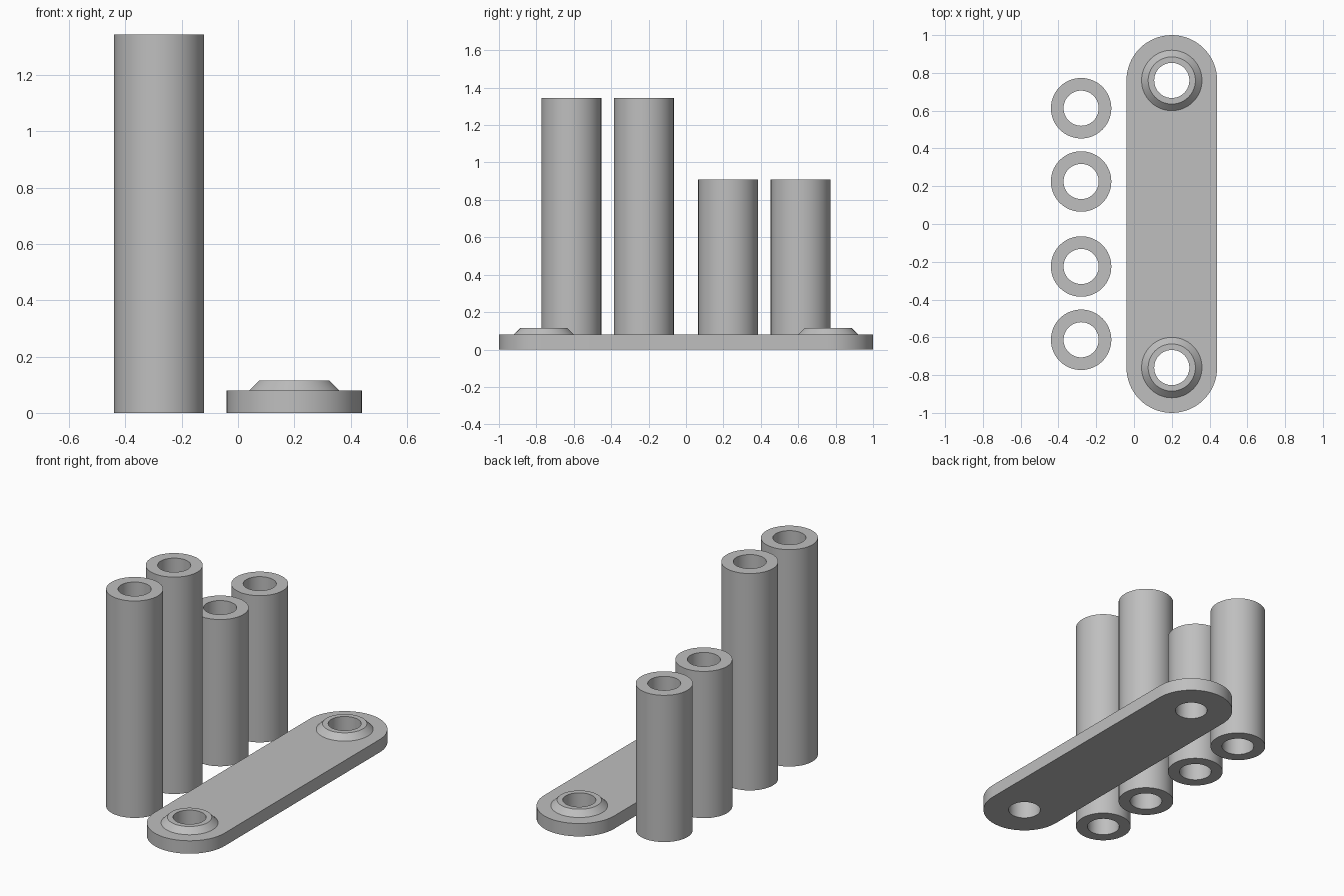
import bpy, bmesh
from math import sin, cos, pi, radians

if "Cube" in bpy.data.objects:
    bpy.data.objects.remove(bpy.data.objects["Cube"])

SIDES = 64
BORE = 0.093

grey = bpy.data.materials.new("plain_grey")
grey.use_nodes = True
colour = (0.52, 0.52, 0.52, 1)
grey.diffuse_color = colour
grey.node_tree.nodes["Principled BSDF"].inputs["Base Color"].default_value = colour


def circle(radius, cx=0, cy=0):
    return [(cx + radius * cos(2 * pi * i / SIDES), cy + radius * sin(2 * pi * i / SIDES))
            for i in range(SIDES)]


def ring(bm, points, z):
    return [bm.verts.new((x, y, z)) for x, y in points]


def bridge(bm, a, b):
    """Join two rings of equal length with quads."""
    n = len(a)
    for i in range(n):
        j = (i + 1) % n
        bm.faces.new((a[i], a[j], b[j], b[i]))


def cap(bm, rings, up):
    """Fill a flat area between an outline and its holes."""
    edges = []
    for r in rings:
        for i in range(len(r)):
            pair = (r[i], r[(i + 1) % len(r)])
            edges.append(bm.edges.get(pair) or bm.edges.new(pair))
    bmesh.ops.triangle_fill(bm, edges=edges, use_beauty=True, normal=(0, 0, up))


def finish(bm, name, location):
    bmesh.ops.recalc_face_normals(bm, faces=bm.faces)
    mesh = bpy.data.meshes.new(name)
    bm.to_mesh(mesh)
    bm.free()
    mesh.materials.append(grey)
    obj = bpy.data.objects.new(name, mesh)
    obj.location = location
    bpy.context.collection.objects.link(obj)
    bpy.ops.object.select_all(action='DESELECT')
    obj.select_set(True)
    bpy.context.view_layer.objects.active = obj
    bpy.ops.object.shade_smooth_by_angle(angle=radians(30))


def tube(name, y, height, radius=0.16):
    bm = bmesh.new()
    rings = [ring(bm, circle(r), z) for r, z in
             ((radius, 0), (radius, height), (BORE, height), (BORE, 0))]
    for i in range(4):
        bridge(bm, rings[i], rings[(i + 1) % 4])
    finish(bm, name, (-0.28, y, 0))


def link_plate(radius=0.24, reach=0.76, thick=0.08, boss_top=0.115):
    bm = bmesh.new()
    # Rounded outline
    half = SIDES // 2
    outline = [(radius * cos(pi * i / half + start), radius * sin(pi * i / half + start) + cy)
               for start, cy in ((0, reach), (pi, -reach)) for i in range(half + 1)]
    bottom, top = ring(bm, outline, 0), ring(bm, outline, thick)
    bridge(bm, bottom, top)
    # Bored, conical bosses at both ends
    lower, upper = [bottom], [top]
    for cy in (reach, -reach):
        steps = [ring(bm, circle(r, 0, cy), z) for r, z in
                 ((0.16, thick), (0.125, boss_top), (BORE, boss_top), (BORE, 0))]
        for a, b in zip(steps, steps[1:]):
            bridge(bm, a, b)
        upper.append(steps[0])
        lower.append(steps[-1])
    cap(bm, lower, -1)
    cap(bm, upper, 1)
    finish(bm, "link_plate", (0.2, 0, 0))


link_plate()
# Tall tubes at the front, short ones behind
for side, label, height in ((-1, "tall", 1.345), (1, "short", 0.91)):
    tube(label + "_inner_tube", side * 0.225, height)
    tube(label + "_outer_tube", side * 0.613, height)
